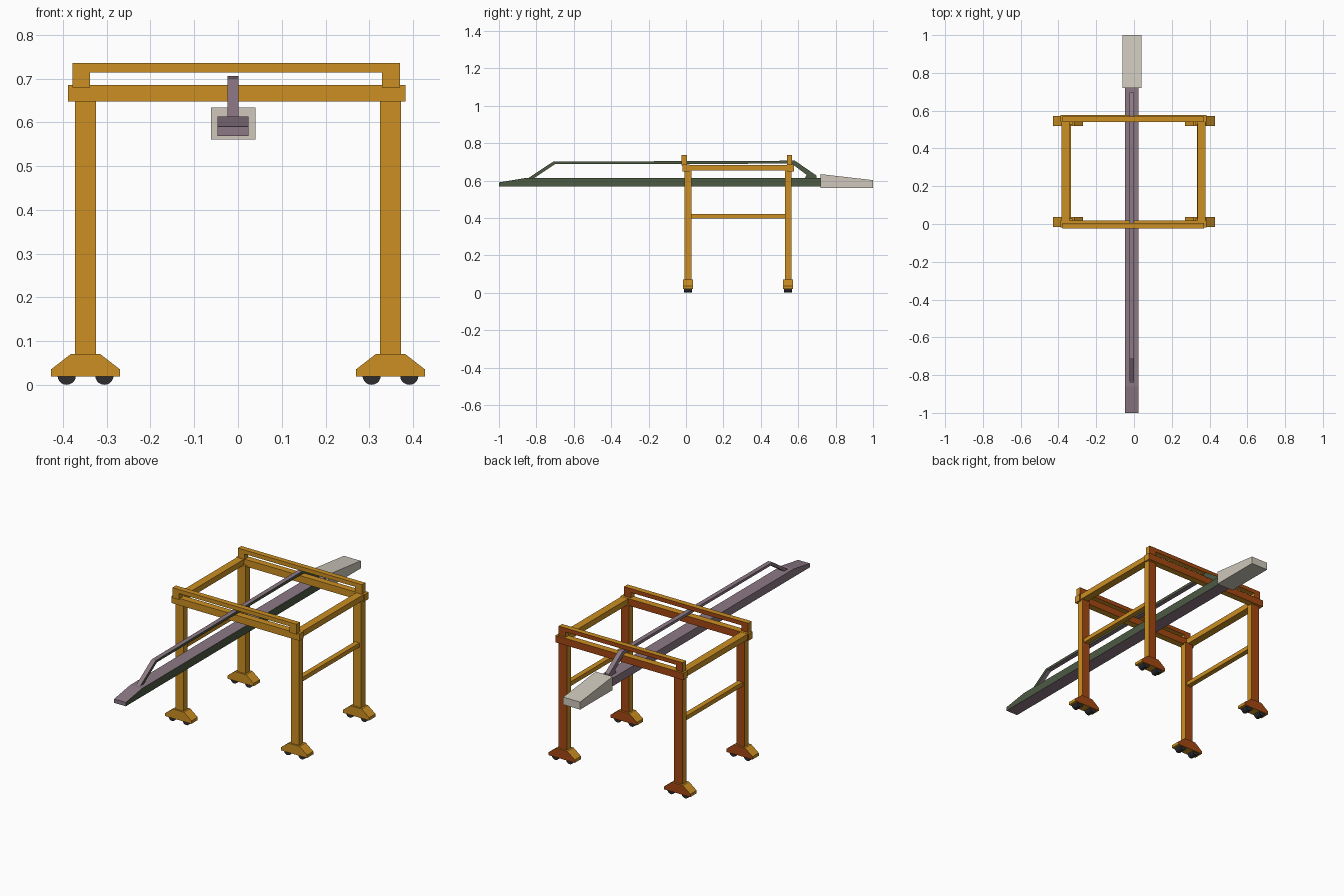
import bpy, bmesh, math
from mathutils import Vector, Matrix

if "Cube" in bpy.data.objects:
    bpy.data.objects.remove(bpy.data.objects["Cube"])


def mat(name, rgb):
    m = bpy.data.materials.new(name)
    m.diffuse_color = (*rgb, 1)
    m.use_nodes = True
    m.node_tree.nodes["Principled BSDF"].inputs["Base Color"].default_value = m.diffuse_color
    return m


GOLD = mat("gold_paint", (0.60, 0.275, 0.016))
RUST = mat("rust_paint", (0.37, 0.062, 0.006))
MAUVE = mat("mauve_steel", (0.265, 0.190, 0.235))
GREEN = mat("dark_green_steel", (0.072, 0.100, 0.055))
CREAM = mat("cream_housing", (0.62, 0.575, 0.50))
BLACK = mat("black_wheel", (0.026, 0.026, 0.029))

# main colour, accent colour, direction that gets the accent
FRAME = (GOLD, RUST, Vector((0, 1, 0)))
BOOM = (MAUVE, GREEN, Vector((1, 0, 0)))
HOUSE = (CREAM, None, None)


def prism(name, pts, axis, lo, hi, style):
    """Extrude a profile along x (points are y,z) or along y (points are x,z)."""
    bm = bmesh.new()
    at = (lambda p, d: (d, p[0], p[1])) if axis == "x" else (lambda p, d: (p[0], d, p[1]))
    a = [bm.verts.new(at(p, lo)) for p in pts]
    b = [bm.verts.new(at(p, hi)) for p in pts]
    bm.faces.new(a)
    bm.faces.new(b)
    for i in range(len(pts)):
        j = (i + 1) % len(pts)
        bm.faces.new((a[i], a[j], b[j], b[i]))
    bmesh.ops.recalc_face_normals(bm, faces=bm.faces)
    bm.normal_update()
    main, accent, direction = style
    if accent:
        for f in bm.faces:
            f.material_index = int(f.normal.dot(direction) > 0.5)
    me = bpy.data.meshes.new(name)
    bm.to_mesh(me)
    bm.free()
    me.materials.append(main)
    if accent:
        me.materials.append(accent)
    ob = bpy.data.objects.new(name, me)
    bpy.context.collection.objects.link(ob)
    return ob


def box(name, x0, x1, y0, y1, z0, z1, style):
    return prism(name, [(x0, z0), (x1, z0), (x1, z1), (x0, z1)], "y", y0, y1, style)


def wheel(name, x, y0, y1, r):
    bm = bmesh.new()
    m = Matrix.Translation((x, (y0 + y1) / 2, r)) @ Matrix.Rotation(math.pi / 2, 4, "X")
    bmesh.ops.create_cone(bm, cap_ends=True, segments=20, radius1=r, radius2=r,
                          depth=y1 - y0, matrix=m)
    me = bpy.data.meshes.new(name)
    bm.to_mesh(me)
    bm.free()
    me.materials.append(BLACK)
    ob = bpy.data.objects.new(name, me)
    bpy.context.collection.objects.link(ob)


# front and rear portal frames
for end, y in (("front", 0.011), ("rear", 0.546)):
    for side, s in (("left", -1), ("right", 1)):
        tag = f"{end}_{side}"
        x = 0.3485 * s
        box(tag + "_leg", x - 0.0245, x + 0.0245, y - 0.018, y + 0.018, 0.068, 0.655, FRAME)
        prism(tag + "_bogie",
              [(x - 0.079, 0.019), (x + 0.079, 0.019), (x + 0.079, 0.035),
               (x + 0.034, 0.07), (x - 0.034, 0.07), (x - 0.079, 0.035)],
              "y", y - 0.027, y + 0.027, FRAME)
        for i, dx in enumerate((-0.043, 0.043)):
            wheel(f"{tag}_wheel_{i + 1}", x + dx, y - 0.021, y + 0.021, 0.021)
    # beams sit towards the outer face of each portal
    b0, b1 = (-0.019, 0.018) if end == "front" else (0.541, 0.577)
    t0, t1 = (-0.025, 0.005) if end == "front" else (0.539, 0.568)
    box(end + "_cross_beam", -0.388, 0.383, b0, b1, 0.647, 0.685, FRAME)
    # upper bar with its two short posts, one profile
    prism(end + "_upper_bar",
          [(-0.378, 0.68), (-0.338, 0.68), (-0.338, 0.714), (0.329, 0.714),
           (0.329, 0.68), (0.37, 0.68), (0.37, 0.736), (-0.378, 0.736)],
          "y", t0, t1, FRAME)

# side beams and lower braces joining the portals
for side, x in (("left", -0.363), ("right", 0.357)):
    box(side + "_side_beam", x - 0.021, x + 0.021, 0.0, 0.56, 0.653, 0.684, FRAME)
    xb = math.copysign(0.3485, x)
    box(side + "_brace", xb - 0.014, xb + 0.014, 0.02, 0.535, 0.398, 0.421, FRAME)

# boom with tapered nose
prism("boom", [(-1, 0.569), (0.73, 0.569), (0.73, 0.613), (-0.86, 0.613), (-1, 0.59)],
      "x", -0.047, 0.024, BOOM)

# raised stay running over the boom, with sloping ends
prism("boom_stay",
      [(-0.85, 0.608), (-0.82, 0.608), (-0.70, 0.688), (0.565, 0.690),
       (0.645, 0.630), (0.632, 0.608), (0.697, 0.608), (0.697, 0.627),
       (0.582, 0.706), (-0.17, 0.703), (-0.71, 0.701)],
      "x", -0.024, 0.001, BOOM)

# wedge-shaped machinery housing on the rear end
prism("machinery_housing", [(0.72, 0.561), (1, 0.561), (1, 0.602), (0.72, 0.634)],
      "x", -0.062, 0.040, HOUSE)
